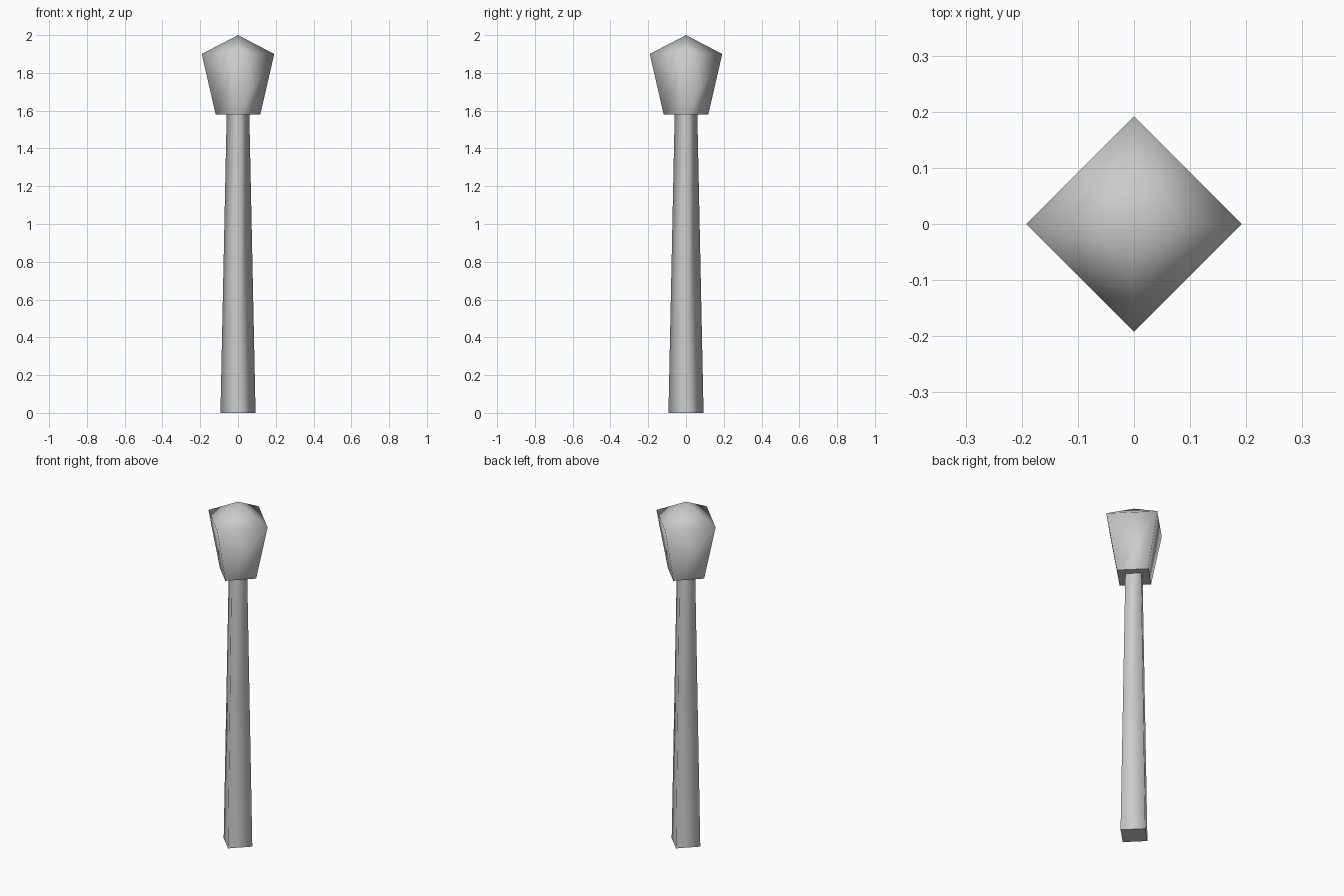
import bpy
import bmesh
from math import cos, sin, pi

cube = bpy.data.objects.get("Cube")
if cube:
    bpy.data.objects.remove(cube)

GREY = (0.6, 0.6, 0.6, 1)
grey = bpy.data.materials.new("light grey")
grey.diffuse_color = GREY
grey.use_nodes = True
grey.node_tree.nodes["Principled BSDF"].inputs["Base Color"].default_value = GREY

SIDES = 4


def turned_part(name, profile):
    """Four-sided solid from (radius, height) pairs; radius 0 makes a point."""
    bm = bmesh.new()
    rings = []
    for radius, z in profile:
        count = SIDES if radius else 1
        rings.append([bm.verts.new((radius * cos(2 * pi * i / SIDES),
                                    radius * sin(2 * pi * i / SIDES), z))
                      for i in range(count)])
    # Smooth walls
    for low, high in zip(rings, rings[1:]):
        for i in range(SIDES):
            j = (i + 1) % SIDES
            wall = [low[i], low[j]]
            wall += [high[j], high[i]] if len(high) > 1 else [high[0]]
            bm.faces.new(wall).smooth = True
    # Flat end caps
    for ring in (rings[0], rings[-1]):
        if len(ring) > 1:
            bm.faces.new(ring).smooth = False
    bmesh.ops.recalc_face_normals(bm, faces=bm.faces)
    mesh = bpy.data.meshes.new(name)
    bm.to_mesh(mesh)
    bm.free()
    mesh.materials.append(grey)
    obj = bpy.data.objects.new(name, mesh)
    bpy.context.collection.objects.link(obj)
    return obj


# Tapered post
turned_part("post", [(0.093, 0), (0.06, 1.58)])

# Flared head with a pyramid top
turned_part("head", [(0.118, 1.58), (0.192, 1.9), (0, 2)])
